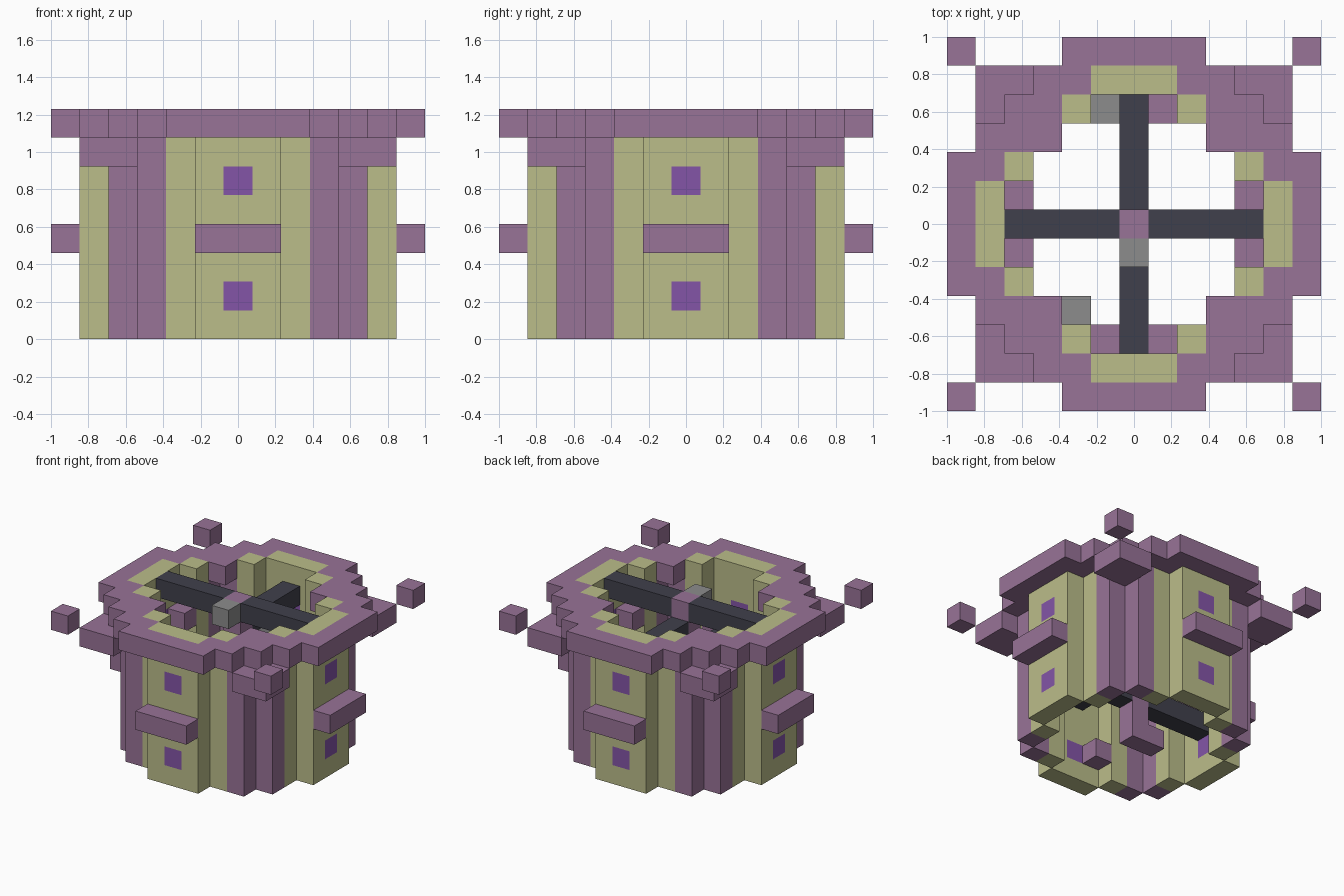
import bpy, bmesh, math
from mathutils import Vector

cube = bpy.data.objects.get("Cube")
if cube:
    bpy.data.objects.remove(cube, do_unlink=True)

U = 2 / 13          # block size
TOP = 7             # index of the top layer


def material(name, rgb):
    lin = [(c / 255 / 12.92) if c < 11 else ((c / 255 + 0.055) / 1.055) ** 2.4 for c in rgb]
    m = bpy.data.materials.new(name)
    m.use_nodes = True
    m.diffuse_color = (*lin, 1)
    bsdf = m.node_tree.nodes["Principled BSDF"]
    bsdf.inputs["Base Color"].default_value = (*lin, 1)
    bsdf.inputs["Roughness"].default_value = 0.9
    return m


PURPLE = material("dusty purple", (152, 115, 151))
SAND = material("pale sand", (187, 189, 138))
GLASS = material("violet glass", (132, 85, 167))
DARK = material("dark slate", (64, 64, 76))
GREY = material("grey", (140, 140, 140))


def blocks(name, cells, mat):
    """One mesh from grid cells, keeping only the outer faces."""
    cells = set(cells)
    bm = bmesh.new()
    for c in cells:
        for axis in range(3):
            for sign in (-1, 1):
                n = [0, 0, 0]
                n[axis] = sign
                if tuple(a + b for a, b in zip(c, n)) in cells:
                    continue
                a, b = (axis + 1) % 3, (axis + 2) % 3
                quad = []
                for s, t in ((-1, -1), (1, -1), (1, 1), (-1, 1)):
                    p = Vector((c[0], c[1], c[2] + 0.5))
                    p[axis] += sign / 2
                    p[a] += s / 2
                    p[b] += t / 2
                    quad.append(bm.verts.new(p * U))
                bm.faces.new(quad if sign > 0 else quad[::-1])
    bmesh.ops.remove_doubles(bm, verts=bm.verts, dist=U / 100)
    bmesh.ops.dissolve_limit(bm, angle_limit=math.radians(1), verts=bm.verts, edges=bm.edges)
    mesh = bpy.data.meshes.new(name)
    bm.to_mesh(mesh)
    bm.free()
    mesh.materials.append(mat)
    bpy.context.collection.objects.link(bpy.data.objects.new(name, mesh))


def box(x, y, z):
    """Cells in inclusive ranges."""
    return [(i, j, k) for i in range(x[0], x[1] + 1)
            for j in range(y[0], y[1] + 1) for k in range(z[0], z[1] + 1)]


def four(cells):
    """Repeat cells around the vertical axis."""
    out = []
    for x, y, z in cells:
        out += [(x, y, z), (-y, x, z), (-x, -y, z), (y, -x, z)]
    return out


# Walls with window openings, and the glass filling them
windows = [(0, -5, 1), (0, -5, 5)]
wall = box((-1, 1), (-5, -5), (0, TOP)) + box((-2, -2), (-4, -4), (0, TOP)) \
    + box((2, 2), (-4, -4), (0, TOP))
blocks("sand_walls", four([c for c in wall if c not in windows]), SAND)
blocks("windows", four(windows), GLASS)

# Corner columns
blocks("corner_columns", four(box((3, 3), (-4, -4), (0, TOP - 1))
                              + box((4, 4), (-3, -3), (0, TOP - 1))), PURPLE)

# Stepped rim around the top
rim = box((-2, 2), (-6, -6), (TOP, TOP))
for s in (-1, 1):
    rim += [(2 * s, -5, TOP), (3 * s, -5, TOP), (3 * s, -4, TOP),
            (3 * s, -3, TOP), (4 * s, -4, TOP)]
blocks("top_rim", four(rim), PURPLE)

# Brackets under the rim corners, sills and floating corner blocks
blocks("corner_brackets", four(box((4, 5), (-5, -4), (TOP - 1, TOP - 1))), PURPLE)
blocks("sills", four(box((-1, 1), (-6, -6), (3, 3))), PURPLE)
blocks("floating_corner_blocks", four([(6, -6, TOP)]), PURPLE)

# Central post with its foot block
blocks("central_post", box((0, 0), (0, 0), (0, TOP)) + [(-1, 0, 0)], PURPLE)

# Beams from the post to the walls
for z in (2, TOP):
    for label, span in (("left", (1, 4)), ("right", (-4, -1))):
        blocks(f"{label}_beam_{z}", box(span, (0, 0), (z, z)), DARK)
blocks("back_beam", box((0, 0), (1, 4), (6, 6)), DARK)
blocks("front_beam", box((0, 0), (-4, -1), (4, 4)), DARK)

# Climbing steps along the inside of the walls
steps = [(-1, -4, 1), (-4, -1, 3), (-4, 1, 5),
         (1, 4, 1), (4, 1, 3), (4, -1, 5), (1, -4, 4)]
blocks("wall_steps", steps, PURPLE)
blocks("grey_blocks", [(0, -1, TOP), (-2, -3, 5), (-1, 4, 4)], GREY)
